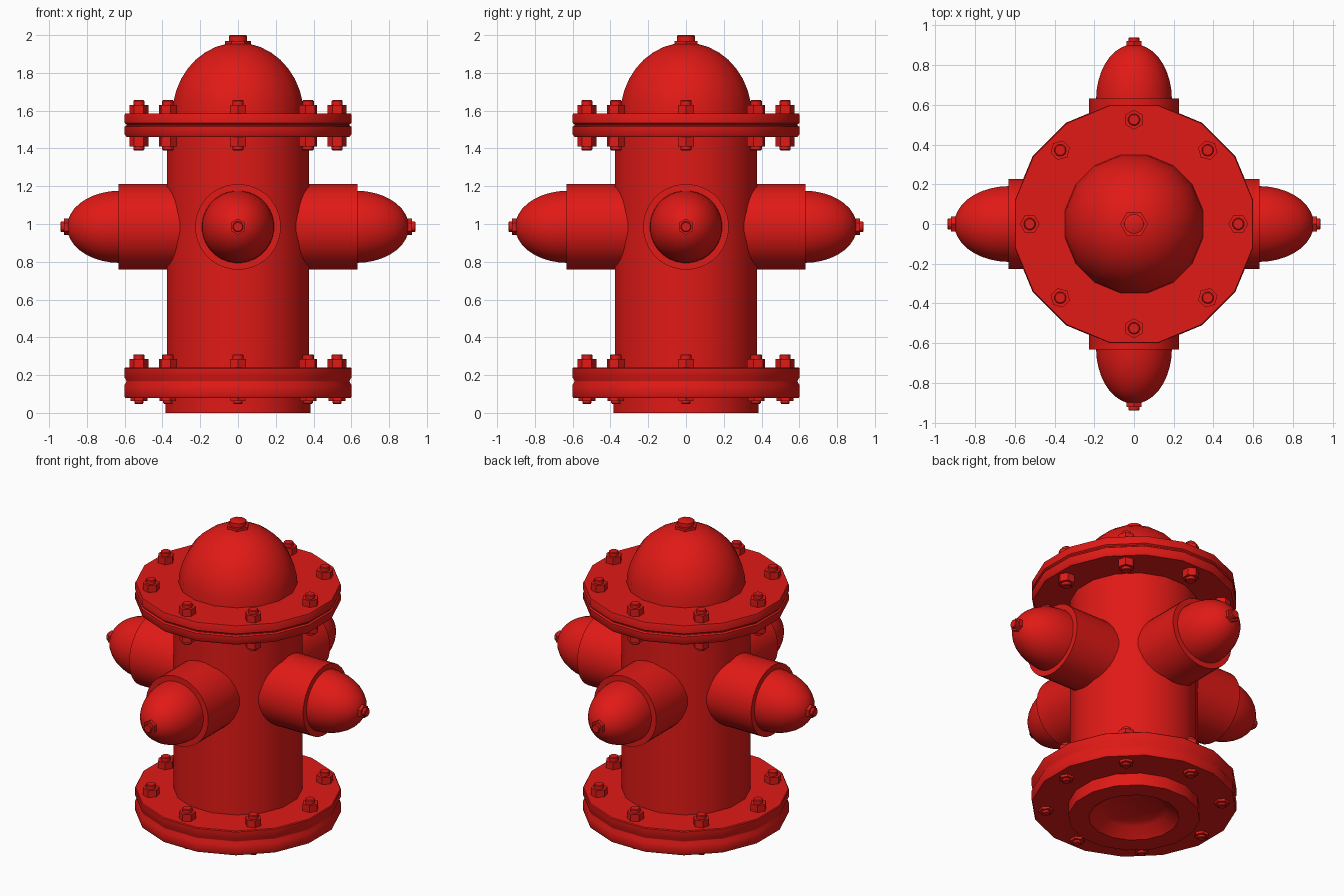
import bpy, bmesh
from math import pi, cos, sin, radians
from mathutils import Matrix

if "Cube" in bpy.data.objects:
    bpy.data.objects.remove(bpy.data.objects["Cube"])

red = bpy.data.materials.new("red_paint")
red.diffuse_color = (0.75, 0.01, 0.008, 1)
red.use_nodes = True
red.node_tree.nodes["Principled BSDF"].inputs["Base Color"].default_value = red.diffuse_color


def lathe(name, profile, sides=16, matrix=Matrix(), phase=None, angle=35):
    """Revolve (radius, height) points about z, then place with matrix."""
    phase = pi / sides if phase is None else phase
    bm = bmesh.new()
    rings = []
    for r, z in profile:
        if r == 0:
            rings.append([bm.verts.new((0, 0, z))] * sides)
        else:
            rings.append([bm.verts.new((r * cos(phase + 2 * pi * i / sides),
                                        r * sin(phase + 2 * pi * i / sides), z))
                          for i in range(sides)])
    for a, b in zip(rings, rings[1:]):
        for i in range(sides):
            j = (i + 1) % sides
            bm.faces.new(list(dict.fromkeys((a[i], a[j], b[j], b[i]))))
    bmesh.ops.recalc_face_normals(bm, faces=bm.faces)
    # profiles run upward/outward, so the last face should point up
    bm.faces.ensure_lookup_table()
    bm.normal_update()
    if bm.faces[-1].normal.z < -0.01:
        bmesh.ops.reverse_faces(bm, faces=bm.faces)
    bm.transform(matrix)
    mesh = bpy.data.meshes.new(name)
    bm.to_mesh(mesh)
    bm.free()
    mesh.materials.append(red)
    ob = bpy.data.objects.new(name, mesh)
    bpy.context.collection.objects.link(ob)
    bpy.ops.object.select_all(action='DESELECT')
    ob.select_set(True)
    bpy.context.view_layer.objects.active = ob
    bpy.ops.object.shade_smooth_by_angle(angle=radians(angle))
    return ob


def dome(radius, z0, height, steps=9):
    return [(radius * cos(pi / 2 * i / steps), z0 + height * sin(pi / 2 * i / steps))
            for i in range(steps)] + [(0, z0 + height)]


def nut(name, r, h, stud_r, stud_h, matrix):
    lathe(name, [(r, -0.005), (r, h), (stud_r, h)], 6, matrix, 0, 25)
    lathe(name + "_stud", [(stud_r, h - 0.005), (stud_r, stud_h - 0.004),
                           (stud_r * 0.85, stud_h), (0, stud_h)], 12, matrix)


K = 1 / cos(pi / 16)  # corner radius from flat radius

# Base foot, hollow underneath
lathe("base_foot", [(0, 0.07), (0.17, 0.07), (0.20, 0.055), (0.27, 0.0),
                    (0.385 * K, 0), (0.385 * K, 0.082)])

# Barrel
lathe("barrel", [(0.377 * K, 0.235), (0.377 * K, 1.465)], 16)

# Flanges with a shallow groove around the rim
lathe("bottom_flange", [(0.37, 0.08), (0.597 * K, 0.08), (0.602 * K, 0.09), (0.602 * K, 0.145),
                        (0.590 * K, 0.165), (0.590 * K, 0.17), (0.602 * K, 0.19),
                        (0.602 * K, 0.235), (0.597 * K, 0.24), (0.37, 0.24)])
lathe("top_flange", [(0.37, 1.46), (0.590 * K, 1.46), (0.600 * K, 1.475), (0.600 * K, 1.515),
                     (0.591 * K, 1.522), (0.591 * K, 1.528), (0.600 * K, 1.535),
                     (0.600 * K, 1.58), (0.597 * K, 1.586), (0.33, 1.586)])

# Bonnet dome and top nut
lathe("bonnet", dome(0.348 * K, 1.575, 0.385), 16)
nut("top_nut", 0.07, 0.03, 0.05, 0.06, Matrix.Translation((0, 0, 1.94)))

# Eight bolts around each flange, nuts on both faces
flip = Matrix.Rotation(pi, 4, 'X')
for i in range(8):
    spot = Matrix.Rotation(i * pi / 4, 4, 'Z') @ Matrix.Translation((0.525, 0, 0))
    for name, z, r, h, s, sh, turn in (
            ("bottom_flange_upper_nut", 0.24, 0.05, 0.045, 0.03, 0.07, Matrix()),
            ("bottom_flange_lower_nut", 0.08, 0.045, 0.016, 0.025, 0.032, flip),
            ("top_flange_upper_nut", 1.586, 0.05, 0.045, 0.03, 0.07, Matrix()),
            ("top_flange_lower_nut", 1.46, 0.05, 0.05, 0.03, 0.07, flip)):
        nut(f"{name}_{i + 1}", r, h, s, sh, spot @ Matrix.Translation((0, 0, z)) @ turn)

# Four side outlets with domed caps
for i, side in enumerate(("right", "back", "left", "front")):
    place = (Matrix.Translation((0, 0, 0.985)) @ Matrix.Rotation(i * pi / 2, 4, 'Z')
             @ Matrix.Rotation(pi / 2, 4, 'Y'))
    lathe(side + "_outlet", [(0.227, 0.28), (0.227, 0.632), (0.18, 0.632)], 32, place)
    lathe(side + "_cap", dome(0.192, 0.625, 0.28), 32, place)
    nut(side + "_cap_nut", 0.043, 0.025, 0.028, 0.045,
        place @ Matrix.Translation((0, 0, 0.895)))
